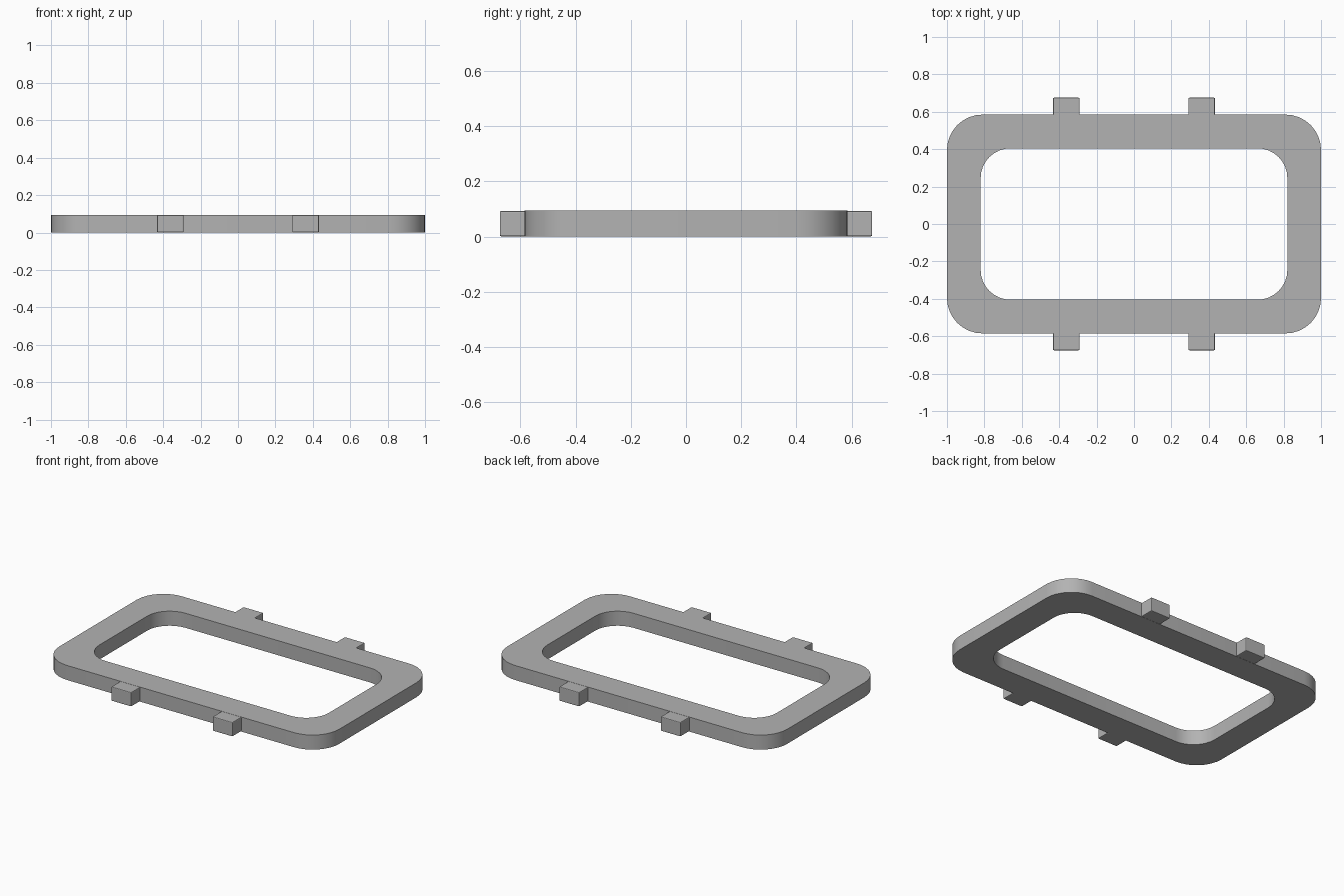
import bpy
import bmesh
from math import sin, cos, pi, radians

cube = bpy.data.objects.get("Cube")
if cube:
    bpy.data.objects.remove(cube, do_unlink=True)

HEIGHT = 0.094

grey = bpy.data.materials.new("mid grey")
grey.use_nodes = True
colour = (0.45, 0.45, 0.45, 1)
grey.diffuse_color = colour
grey.node_tree.nodes["Principled BSDF"].inputs["Base Color"].default_value = colour


def rounded_rect(hx, hy, r, segments=8):
    """Outline of a rounded rectangle, counter-clockwise."""
    points = []
    for i, (sx, sy) in enumerate([(1, 1), (-1, 1), (-1, -1), (1, -1)]):
        for k in range(segments + 1):
            a = (i + k / segments) * pi / 2
            points.append((sx * (hx - r) + r * cos(a), sy * (hy - r) + r * sin(a)))
    return points


def add_object(name, bm):
    bmesh.ops.recalc_face_normals(bm, faces=bm.faces)
    mesh = bpy.data.meshes.new(name)
    bm.to_mesh(mesh)
    bm.free()
    mesh.materials.append(grey)
    obj = bpy.data.objects.new(name, mesh)
    bpy.context.collection.objects.link(obj)
    return obj


# Ring frame: four matching loops bridged into a closed band
bm = bmesh.new()
outer = rounded_rect(1, 0.585, 0.19)
inner = rounded_rect(0.82, 0.405, 0.16)
loops = [[bm.verts.new((x, y, z)) for x, y in outline]
         for outline, z in [(outer, 0), (outer, HEIGHT), (inner, HEIGHT), (inner, 0)]]
for i, a in enumerate(loops):
    b = loops[(i + 1) % 4]
    for k in range(len(a)):
        n = (k + 1) % len(a)
        bm.faces.new((a[k], a[n], b[n], b[k]))
frame = add_object("frame", bm)
bpy.ops.object.select_all(action="DESELECT")
frame.select_set(True)
bpy.context.view_layer.objects.active = frame
bpy.ops.object.shade_smooth_by_angle(angle=radians(30))

# Four side tabs with softened edges, sunk slightly into the frame
for side, sx in (("left", 1), ("right", -1)):
    for end, sy in (("front", -1), ("back", 1)):
        bm = bmesh.new()
        bmesh.ops.create_cube(bm, size=1)
        bmesh.ops.scale(bm, vec=(0.142, 0.1, HEIGHT - 0.002), verts=bm.verts)
        bmesh.ops.translate(bm, vec=(sx * 0.362, sy * 0.625, HEIGHT / 2), verts=bm.verts)
        bmesh.ops.bevel(bm, geom=bm.edges[:], offset=0.005, segments=2,
                        profile=0.5, affect="EDGES")
        add_object(f"{end}_{side}_tab", bm)
